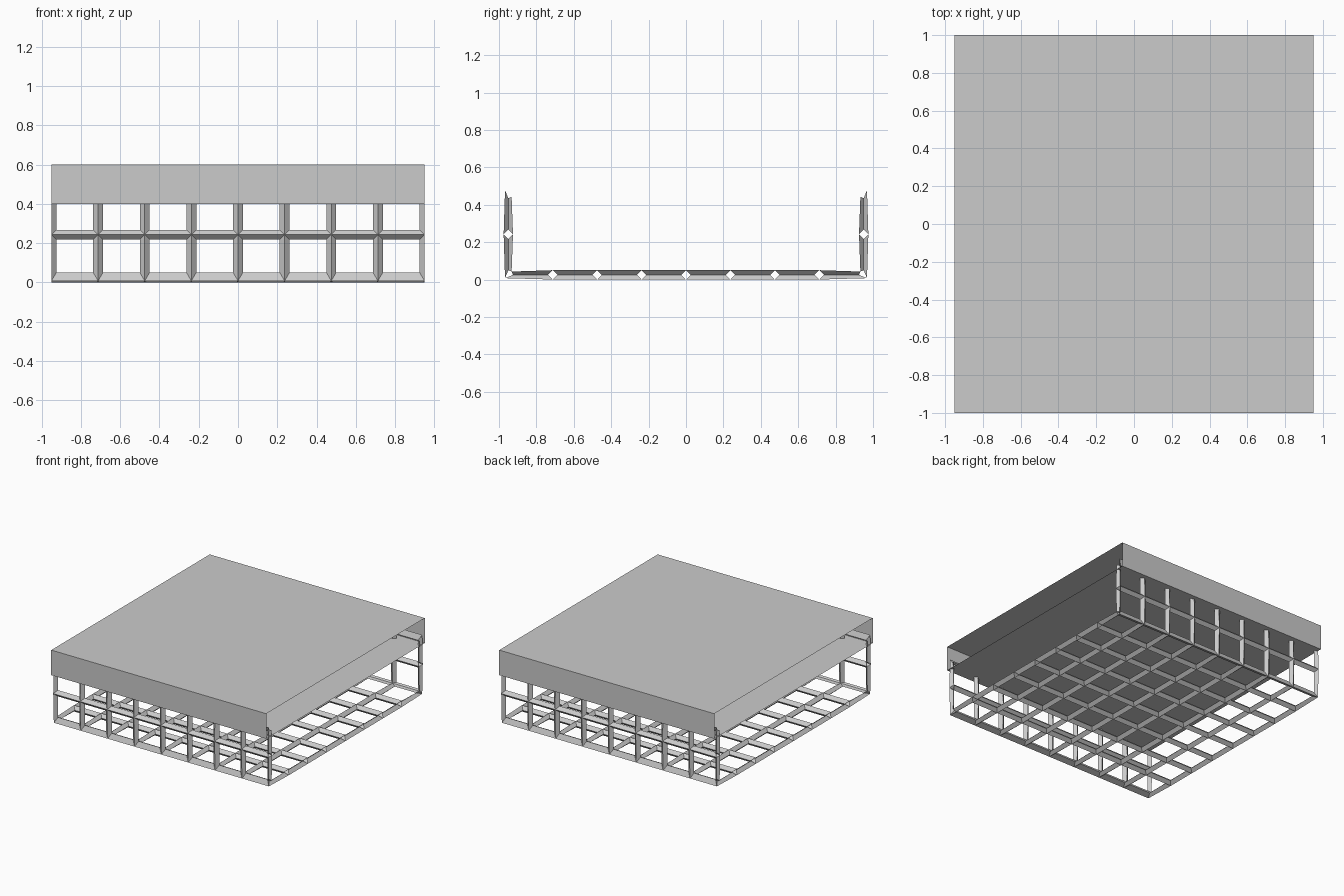
import bpy, bmesh

if "Cube" in bpy.data.objects:
    bpy.data.objects.remove(bpy.data.objects["Cube"])

HALF = 0.95      # basket half size
BAR = 0.05       # bar thickness
Z0, Z1 = 0.025, 0.46


def extrude_strip(bm, profile, xs):
    """Sweep a closed (y, z) profile along the given x stations."""
    rows = [[bm.verts.new((x, y, z)) for y, z in profile] for x in xs]
    n = len(profile)
    for a, b in zip(rows, rows[1:]):
        for i in range(n):
            j = (i + 1) % n
            bm.faces.new((a[i], a[j], b[j], b[i]))
    bmesh.ops.recalc_face_normals(bm, faces=bm.faces)
    bm.normal_update()


def make_object(name, bm):
    mesh = bpy.data.meshes.new(name)
    bm.to_mesh(mesh)
    bm.free()
    obj = bpy.data.objects.new(name, mesh)
    bpy.context.collection.objects.link(obj)
    return obj


# Basket: gridded floor with front and back walls, turned into diamond bars
stations = [-HALF + HALF * i / 4 for i in range(9)]
mid = (Z0 + Z1) / 2
profile = [(-HALF, Z1), (-HALF, mid)] + [(y, Z0) for y in stations]
profile += [(HALF, mid), (HALF, Z1)]   # temporary top closes the loop
bm = bmesh.new()
extrude_strip(bm, profile, stations)
bmesh.ops.wireframe(bm, faces=bm.faces[:], thickness=BAR, offset=0.0,
                    use_replace=True, use_boundary=False, use_even_offset=True)
# Remove the temporary top so the wall posts end free
top = [f for f in bm.faces if min(v.co.z for v in f.verts) > Z1 - 0.0215]
bmesh.ops.delete(bm, geom=top, context='FACES')
make_object("wire_basket", bm)

# Cover: flat hollow sleeve, open at both x ends
bm = bmesh.new()
extrude_strip(bm, [(-1, 0.4), (-1, 0.6), (1, 0.6), (1, 0.4)], [-HALF, HALF])
make_object("sleeve_cover", bm)
